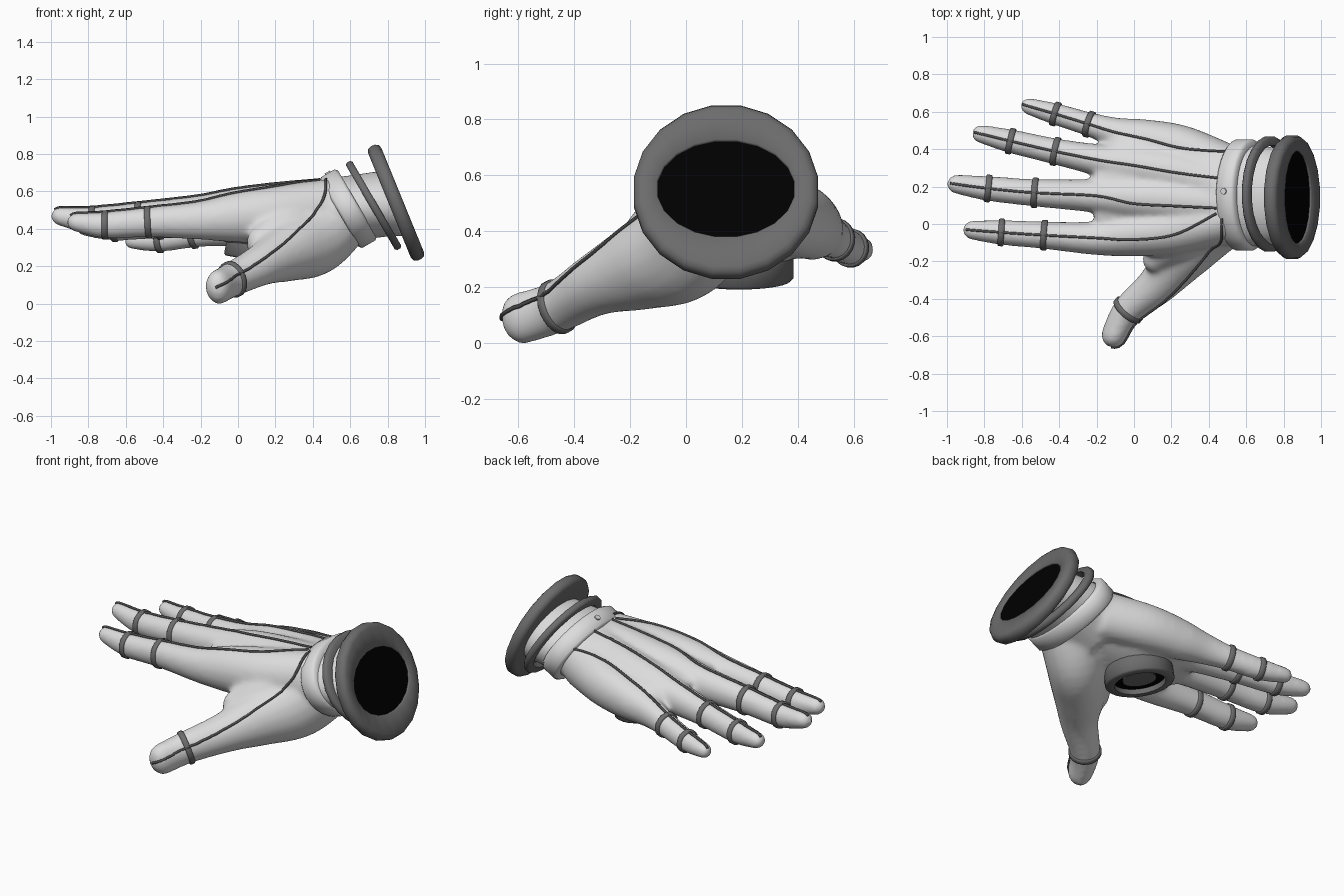
import bpy, bmesh, math
from mathutils import Vector
from mathutils.bvhtree import BVHTree

if "Cube" in bpy.data.objects:
    bpy.data.objects.remove(bpy.data.objects["Cube"])


def material(name, v):
    m = bpy.data.materials.new(name)
    m.diffuse_color = (v, v, v, 1)
    m.use_nodes = True
    m.node_tree.nodes["Principled BSDF"].inputs["Base Color"].default_value = m.diffuse_color
    return m


WHITE = material("light grey fabric", 0.72)
GREY = material("dark grey rubber", 0.15)
CABLE = material("charcoal cable", 0.07)
BLACK = material("black opening", 0.0)


def section(bm, c, n, a, b, segs):
    """Ellipse of vertices around c, in the plane across n (a sideways, b upwards)."""
    n = Vector(n).normalized()
    side = n.cross(Vector((0, 0, 1))).normalized()
    up = side.cross(n)
    ts = [2 * math.pi * (i + 0.5) / segs for i in range(segs)]
    return [bm.verts.new(Vector(c) + side * a * math.cos(t) + up * b * math.sin(t)) for t in ts]


def skin(bm, rings, closed=False):
    """Join the rings with quads; cap the ends unless the strip closes on itself."""
    k = len(rings[0])
    pairs = list(zip(rings, rings[1:])) + ([(rings[-1], rings[0])] if closed else [])
    for p, q in pairs:
        for i in range(k):
            bm.faces.new((p[i], p[(i + 1) % k], q[(i + 1) % k], q[i]))
    if not closed:
        bm.faces.new(rings[0])
        bm.faces.new(rings[-1])


def finish(bm, name, mat, angle=40):
    bmesh.ops.recalc_face_normals(bm, faces=bm.faces)
    me = bpy.data.meshes.new(name)
    bm.to_mesh(me)
    bm.free()
    me.materials.append(mat)
    me.shade_smooth()
    me.set_sharp_from_angle(angle=math.radians(angle))
    ob = bpy.data.objects.new(name, me)
    bpy.context.collection.objects.link(ob)
    return ob


def band(name, c, n, profile, mat, segs=24, closed=True):
    """Ring (or capped disc) from a profile of (a, b, offset along n)."""
    bm = bmesh.new()
    d = Vector(n).normalized()
    skin(bm, [section(bm, Vector(c) + d * o, d, a, b, segs) for a, b, o in profile], closed)
    return finish(bm, name, mat, 55)


def rounded(a, b, depth, w, r):
    """Band profile with outer radii a, b, radial depth, half width w and corner r."""
    steps = ((depth, -w), (r, -w), (0, r - w), (0, w - r), (r, w), (depth, w))
    return [(a - d, b - d, o) for d, o in steps]


def disc(r, lo, hi):
    return [(r, r, lo), (r, r, hi)]


def spline(pts, steps=6):
    """Catmull-Rom resampling of tuples of any length."""
    out = []
    for i in range(len(pts) - 1):
        p0, p1, p2, p3 = pts[max(i - 1, 0)], pts[i], pts[i + 1], pts[min(i + 2, len(pts) - 1)]
        for s in range(steps):
            t = s / steps
            out.append(tuple(0.5 * (2 * b + (c - a) * t + (2 * a - 5 * b + 4 * c - d) * t * t
                                    + (3 * b - a - 3 * c + d) * t ** 3)
                             for a, b, c, d in zip(p0, p1, p2, p3)))
    return out + [tuple(pts[-1])]


def tangent(pts, i):
    return (Vector(pts[min(i + 1, len(pts) - 1)][:3]) - Vector(pts[max(i - 1, 0)][:3])).normalized()


def limb(bm, pts):
    """Elliptical tube with a rounded tip; each point is x, y, z, side radius, up radius."""
    pts = [p[:3] + (p[3] + .004, p[4] + .004) for p in spline(pts)]
    rings = [section(bm, p[:3], tangent(pts, i), p[3], p[4], 20) for i, p in enumerate(pts)]
    end, d = pts[-1], tangent(pts, len(pts) - 1)
    for a in (0.4, 0.8, 1.15, 1.4):
        k = math.cos(a)
        rings.append(section(bm, Vector(end[:3]) + d * end[3] * math.sin(a), d, end[3] * k, end[4] * k, 20))
    skin(bm, rings)


# Shared finger radii, from wrist to tip
SIDE = (.13, .135, .118, .088, .07, .063, .048)
RISE = (.16, .15, .133, .1, .077, .068, .047)


def finger(start_y, start_z, scale, joints):
    """Lead from the wrist through the palm to the knuckle, then follow the joints."""
    kx, ky, kz = joints[0]
    lead = [(.5 + (kx - .5) * f, start_y + (ky - start_y) * f ** .7, start_z + (kz - start_z) * f)
            for f in (0, .4, .72)]
    return [p + (a * scale, b * scale) for p, a, b in zip(lead + joints, SIDE, RISE)]


limbs = {}
limbs["index"] = finger(.03, .505, 1, [(-.2, -.075, .445), (-.48, -.06, .435), (-.71, -.045, .42),
                                       (-.865, -.033, .435)])
limbs["middle"] = finger(.1, .505, 1, [(-.2, .15, .475), (-.53, .167, .46), (-.78, .19, .445),
                                       (-.95, .213, .467)])
limbs["ring"] = finger(.2, .505, .95, [(-.18, .34, .445), (-.42, .388, .425), (-.66, .443, .405),
                                       (-.82, .482, .41)])
limbs["little"] = finger(.31, .47, .87, [(-.1, .49, .395), (-.24, .533, .37), (-.42, .588, .34),
                                         (-.565, .63, .335)])
limbs["thumb"] = [(.58, .13, .5, .19, .16), (.42, 0, .35, .17, .19), (.27, -.15, .28, .15, .16),
                  (.13, -.32, .21, .105, .11), (-.03, -.46, .13, .08, .09), (-.105, -.592, .088, .066, .09)]
TILT = (.86, 0, .5)
CUFF_N = (.925, 0, .378)

# Hand: limbs, wrist, palm pad and thumb web fused into one smooth skin
bm = bmesh.new()
for pts in limbs.values():
    limb(bm, pts)
limb(bm, [(.42, .05, .42, .15, .18), (.25, -.07, .38, .14, .15), (.125, -.185, .315, .075, .095)])
skin(bm, [section(bm, p[:3], (-1, 0, 0), p[3], p[4], 32) for p in spline(
    [(.5, .16, .5, .25, .17), (.22, .18, .435, .31, .175), (0, .19, .445, .32, .135), (-.1, .19, .45, .29, .11),
     (-.21, .15, .455, .2, .08)])])
skin(bm, [section(bm, c, n, a, .19, 32) for c, n, a in (
    ((.42, .15, .46), (.95, 0, .3), .26), ((.6, .15, .51), TILT, .275),
    ((.72, .15, .525), TILT, .265), ((.83, .143, .534), CUFF_N, .25))])
raw = finish(bm, "hand_form", WHITE)
mod = raw.modifiers.new("fuse", "REMESH")
mod.mode = "VOXEL"
mod.voxel_size = 0.013
mod = raw.modifiers.new("soften", "SMOOTH")
mod.factor = 0.5
mod.iterations = 16
deps = bpy.context.evaluated_depsgraph_get()
me = bpy.data.meshes.new_from_object(raw.evaluated_get(deps))
bpy.data.objects.remove(raw)
me.materials.clear()
me.materials.append(WHITE)
me.shade_smooth()
me.set_sharp_from_angle(angle=math.radians(70))
hand = bpy.data.objects.new("hand", me)
bpy.context.collection.objects.link(hand)
tree = BVHTree.FromPolygons([v.co for v in me.vertices], [p.vertices[:] for p in me.polygons])

# Knuckle bands
for name, pts in limbs.items():
    for i in ([4] if name == "thumb" else [4, 5]):
        prof = rounded(pts[i][3] + .012, pts[i][4] + .011, .024, .016, .005)
        band(f"{name}_band_{i - 3}", pts[i][:3], tangent(pts, i), prof, GREY, 20)


def cable(name, pts):
    """Thin cord snapped to the hand: from straight above for x, y points, else to the nearest skin."""
    path = []
    for p in spline(pts, 8):
        hit = (None,)
        if len(p) == 2:
            hit = tree.ray_cast(Vector((p[0], p[1], 2)), Vector((0, 0, -1)))
        if hit[0] is None:
            hit = tree.find_nearest(Vector(p if len(p) == 3 else (p[0], p[1], .45)))
        path.append(hit[0] + hit[1] * .003)
    bm = bmesh.new()
    skin(bm, [section(bm, p, tangent(path, i), .0075, .0075, 6) for i, p in enumerate(path)])
    finish(bm, name + "_cable", CABLE, 70)


# Cables run along the top of every finger and down the thumb
for name, x, y in (("index", .44, .055), ("middle", .44, .085), ("ring", .45, .245), ("little", .5, .385)):
    pts = limbs[name]
    tip = Vector(pts[-1][:2]) + tangent(pts, 6).xy * .03
    low = -.03 if name in ("index", "middle") else 0
    palm = [(p[0], p[1] + low) for p in pts[1:3]]
    cable(name, [(x, y)] + palm + [p[:2] for p in pts[3:-1]] + [tuple(tip)])
cable("thumb", [(-.12, -.66, .085), (-.03, -.55, .14), (.08, -.45, .2), (.25, -.3, .32),
                (.44, -.12, .53), (.47, .03, .66)])

# Collar with its button
COLLAR = Vector((.59, .155, .508))
band("wrist_collar", COLLAR, TILT, rounded(.298, .22, .045, .055, .014), WHITE, 32)
up = Vector((-.5, 0, .86))
band("collar_button", COLLAR + up * .215 + Vector((0, .02, 0)), up, disc(.017, 0, .012), WHITE, 12, False)

# Thin floating ring around the wrist
band("thin_wrist_ring", (.725, .16, .525), TILT, rounded(.31, .272, .048, .02, .01), GREY)

# Thick end ring with an oval opening
CUFF = (.845, .143, .54)
outer = [(r, r, o) for r, o in ((.305, -.038), (.325, -.03), (.334, -.012),
                                (.334, .012), (.325, .03), (.305, .038))]
band("cuff_ring", CUFF, CUFF_N, [(.248, .187, -.035)] + outer + [(.252, .191, .037), (.247, .186, .03)], GREY, 20)
band("cuff_opening", CUFF, CUFF_N, [(.25, .19, .018), (.25, .19, .026)], BLACK, 32, False)

# Palm emitter: ring, dark well and lens
PALM, DOWN = Vector((.115, .19, .225)), Vector((-.18, 0, -.98))
band("palm_ring", PALM - DOWN * .065, DOWN, rounded(.195, .195, .05, .065, .01), GREY, 28)
band("palm_well", PALM, DOWN, disc(.148, -.11, -.03), BLACK, 28, False)
band("palm_lens", PALM, DOWN, disc(.095, -.035, -.024), GREY, 24, False)
